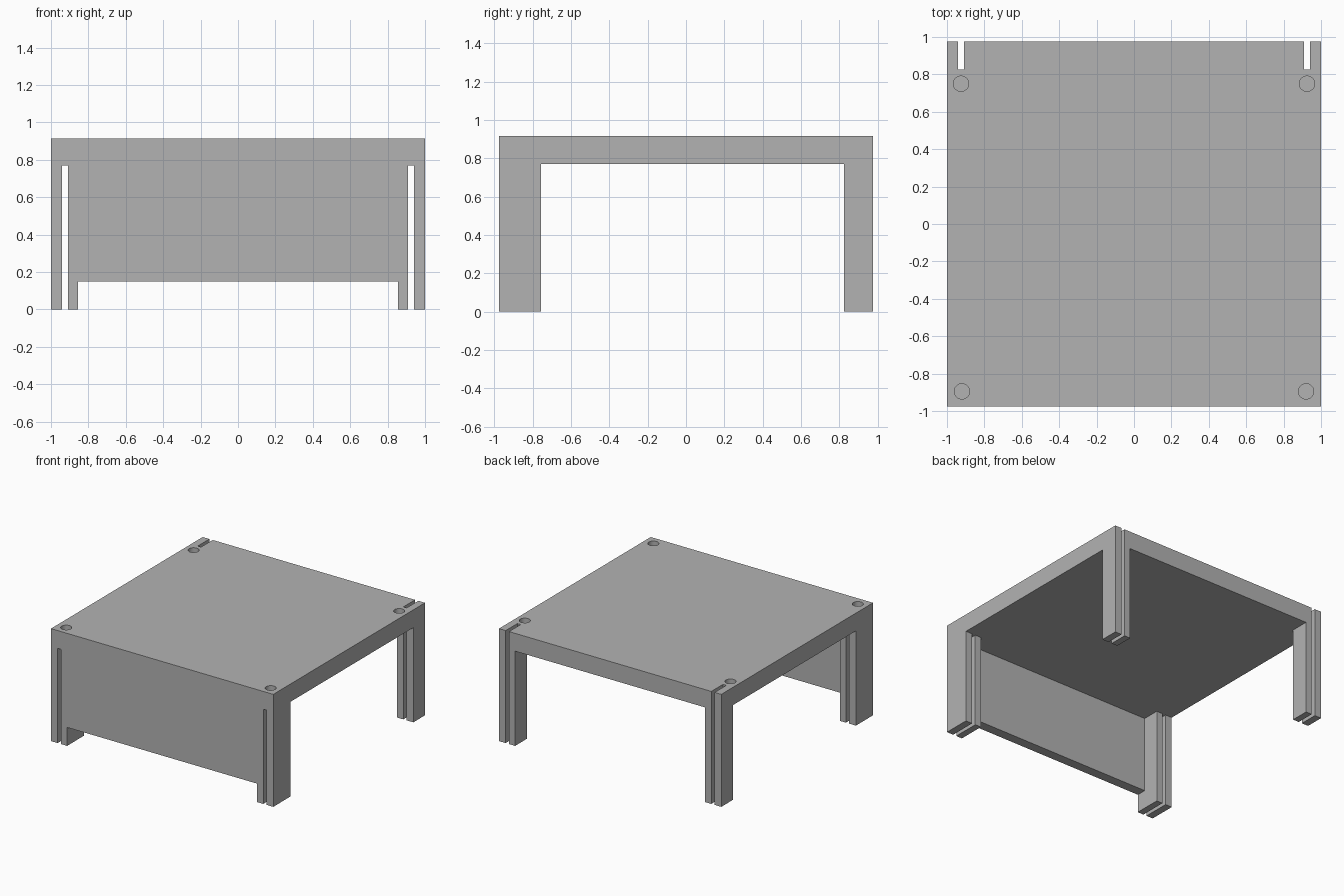
import bpy

cube = bpy.data.objects.get("Cube")
if cube:
    bpy.data.objects.remove(cube, do_unlink=True)

HALF_X, HALF_Y, HEIGHT = 1.0, 0.975, 0.915
UNDER = 0.77            # underside of the top slab
LEG_IN = 0.855          # inner x of the legs
FRONT_IN, BACK_IN = -0.755, 0.825   # inner y of the legs
PANEL_IN, PANEL_LOW = -0.895, 0.15  # front panel back face and lower edge
SLOT = (0.91, 0.94)
HOLE_R, HOLE_DEPTH = 0.041, 0.08
OUT = 1.3               # safely outside the body

grey = bpy.data.materials.new("plain grey")
grey.use_nodes = True
colour = (0.45, 0.45, 0.45, 1)
grey.diffuse_color = colour
grey.node_tree.nodes["Principled BSDF"].inputs["Base Color"].default_value = colour


def box(name, x, y, z):
    """Box spanning the given (low, high) range on each axis."""
    spans = (x, y, z)
    bpy.ops.mesh.primitive_cube_add(size=1, location=[(a + b) / 2 for a, b in spans])
    ob = bpy.context.object
    ob.name = name
    ob.scale = [b - a for a, b in spans]
    bpy.ops.object.transform_apply(location=True, rotation=False, scale=True)
    ob.data.materials.append(grey)
    return ob


def cut(body, cutter):
    """Subtract the cutter from the body, then discard it."""
    bpy.context.view_layer.update()
    mod = body.modifiers.new("cut", 'BOOLEAN')
    mod.operation = 'DIFFERENCE'
    mod.solver = 'EXACT'
    mod.object = cutter
    bpy.context.view_layer.objects.active = body
    bpy.ops.object.modifier_apply(modifier=mod.name)
    bpy.data.objects.remove(cutter, do_unlink=True)


table = box("table", (-HALF_X, HALF_X), (-HALF_Y, HALF_Y), (0, HEIGHT))

# Side openings, space behind the front panel, gap below the panel
cut(table, box("side_opening", (-OUT, OUT), (FRONT_IN, BACK_IN), (-1, UNDER)))
cut(table, box("inner_opening", (-LEG_IN, LEG_IN), (PANEL_IN, OUT), (-1, UNDER)))
cut(table, box("panel_gap", (-LEG_IN, LEG_IN), (-OUT, PANEL_IN + 0.05), (-1, PANEL_LOW)))

for side in (-1, 1):
    slot_x = sorted(side * v for v in SLOT)
    # Front slots stop under the slab, back slots run through it
    cut(table, box("front_slot", slot_x, (-OUT, FRONT_IN + 0.1), (-1, UNDER)))
    cut(table, box("back_slot", slot_x, (BACK_IN, OUT), (-1, OUT)))
    # Blind round holes in the top
    for x, y in ((0.92, -0.895), (0.925, 0.75)):
        bpy.ops.mesh.primitive_cylinder_add(
            vertices=40, radius=HOLE_R, depth=2 * HOLE_DEPTH,
            location=(side * x, y, HEIGHT))
        hole = bpy.context.object
        hole.data.materials.append(grey)
        cut(table, hole)

# Keep the hole walls smooth and every other edge sharp
bpy.ops.object.select_all(action='DESELECT')
table.select_set(True)
bpy.context.view_layer.objects.active = table
bpy.ops.object.shade_smooth_by_angle(angle=0.5)
